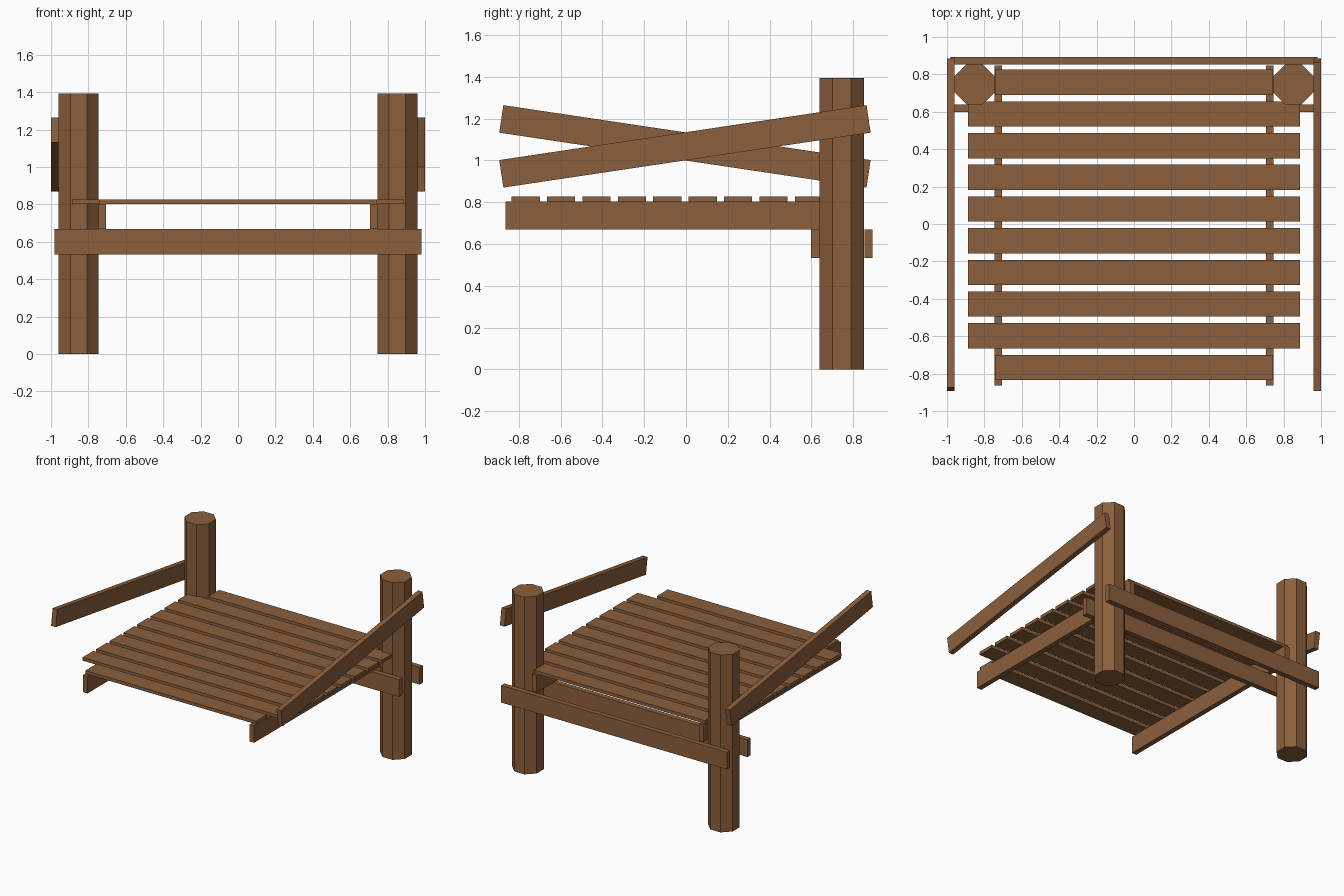
import bpy
import math

if "Cube" in bpy.data.objects:
    bpy.data.objects.remove(bpy.data.objects["Cube"])

wood = bpy.data.materials.new("brown_wood")
wood.diffuse_color = (0.26, 0.115, 0.045, 1)
wood.use_nodes = True
wood.node_tree.nodes["Principled BSDF"].inputs["Base Color"].default_value = wood.diffuse_color


def board(name, center, size, tilt=0.0):
    """Rectangular plank, optionally tilted about the x axis."""
    bpy.ops.mesh.primitive_cube_add(size=1, location=center)
    ob = bpy.context.object
    ob.name = name
    ob.scale = size
    bpy.ops.object.transform_apply(location=False, rotation=False, scale=True)
    ob.rotation_euler.x = tilt
    ob.data.materials.append(wood)
    return ob


def post(name, x, y, width, height):
    """Octagonal post with flats facing the axes."""
    bpy.ops.mesh.primitive_cylinder_add(
        vertices=8, radius=width / 2 / math.cos(math.pi / 8), depth=height,
        location=(x, y, height / 2), rotation=(0, 0, math.pi / 8))
    ob = bpy.context.object
    ob.name = name
    ob.data.materials.append(wood)


for side, label in ((-1, "left"), (1, "right")):
    # Posts, deck joists and sloping handrails
    post(f"{label}_post", side * 0.852, 0.746, 0.213, 1.393)
    board(f"{label}_joist", (side * 0.725, -0.008, 0.735), (0.04, 1.71, 0.134))
    board(f"{label}_handrail", (side * 0.98, -0.005, 1.067),
          (0.04, 1.777, 0.133), side * math.radians(8.5))

# Cross beams clamping the posts front and back
for label, y in (("front", 0.619), ("back", 0.873)):
    board(f"{label}_cross_beam", (0, y, 0.601), (1.964, 0.04, 0.135))

# Deck slats; the first and last are shorter
for i in range(10):
    length = 1.486 if i in (0, 9) else 1.774
    board(f"deck_slat_{i + 1}", (0, -0.767 + i * 0.1694, 0.8145),
          (length, 0.135, 0.025))
